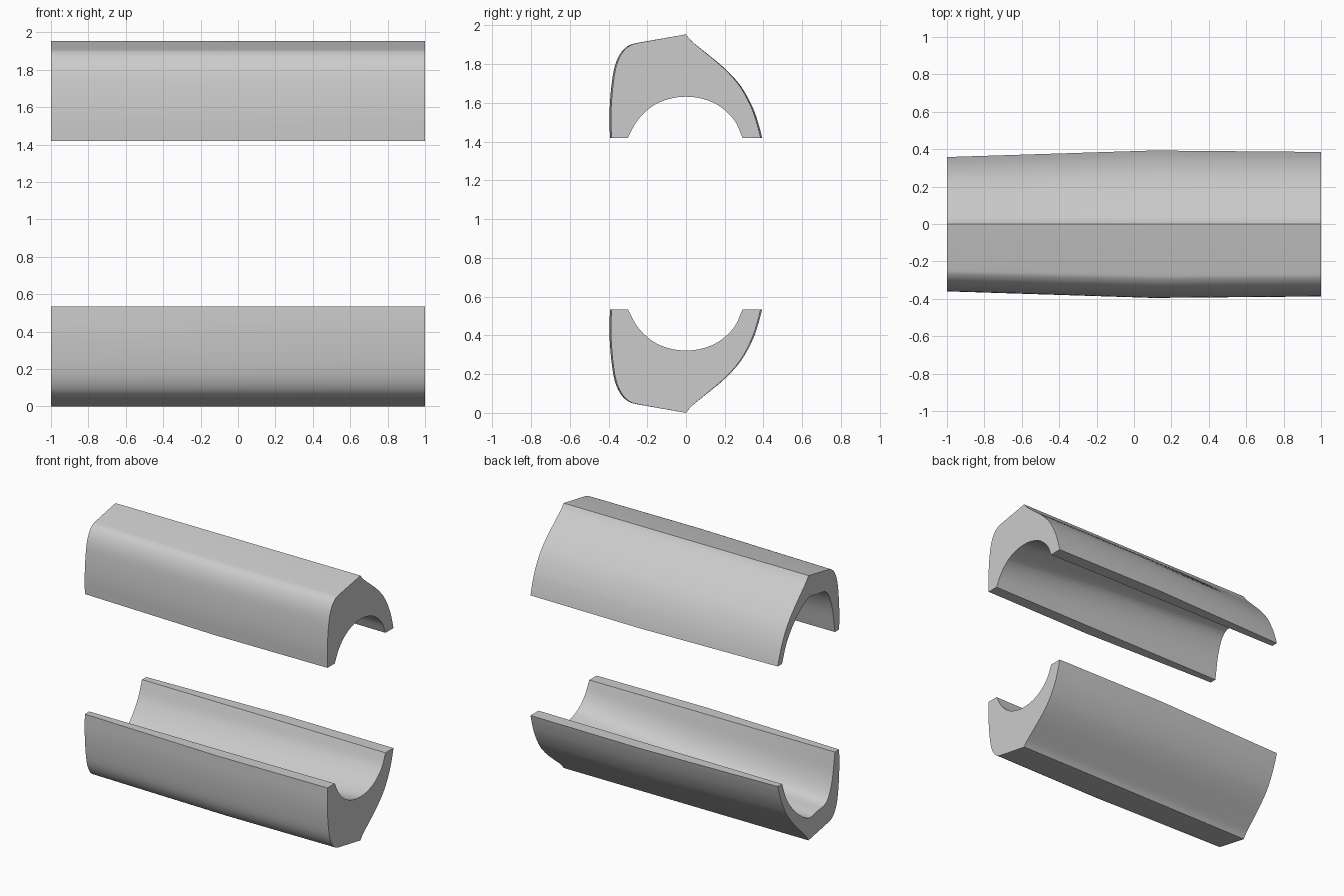
import bpy, bmesh
from mathutils import Vector

if "Cube" in bpy.data.objects:
    bpy.data.objects.remove(bpy.data.objects["Cube"])

MID = 0.977  # height of the mirror plane between both shells

# Cross-section (y, z) of the outer skin: front wall, top slope, back wall
FRONT = [(-.387, 1.42), (-.389, 1.55), (-.38, 1.68), (-.362, 1.79), (-.33, 1.86), (-.29, 1.897), (-.252, 1.909)]
RIDGE = (0, 1.954)
BACK = [RIDGE, (.03, 1.918), (.1, 1.86), (.2, 1.775), (.28, 1.685), (.34, 1.575), (.372, 1.48), (.387, 1.42)]
BACK_FLAT = [RIDGE, (.03, 1.915), (.1, 1.85), (.2, 1.755), (.28, 1.66), (.335, 1.56), (.37, 1.475), (.387, 1.42)]

# Bore at the thick round end and at the thin-walled end
BORE_ROUND = [(.292, 1.42), (.25, 1.51), (.175, 1.582), (.09, 1.62), (0, 1.632),
              (-.09, 1.62), (-.175, 1.582), (-.25, 1.51), (-.3, 1.42)]
BORE_THIN = [(.308, 1.42), (.262, 1.54), (.19, 1.645), (.1, 1.73), (0, 1.79),
             (-.1, 1.778), (-.212, 1.75), (-.275, 1.62), (-.308, 1.42)]


def smooth(points, steps=4):
    """Catmull-Rom curve through the points."""
    p = [Vector(q) for q in points]
    p = [2 * p[0] - p[1]] + p + [2 * p[-1] - p[-2]]
    out = []
    for a, b, c, d in zip(p, p[1:], p[2:], p[3:]):
        for i in range(steps):
            t = i / steps
            out.append(.5 * (2 * b + (c - a) * t + (2 * a - 5 * b + 4 * c - d) * t * t
                             + (3 * b - a - 3 * c + d) * t ** 3))
    return out + [p[-2]]


def section(width, mix, back):
    """Closed outline: outer skin scaled in y, bore blended between its two shapes."""
    outer = smooth(FRONT) + smooth(back)
    outer = [Vector((v.x * width, v.y)) for v in outer]
    bore = [a.lerp(b, mix) for a, b in zip(smooth(BORE_THIN), smooth(BORE_ROUND))]
    return outer + bore


def shell(name, sign):
    bm = bmesh.new()
    rings = []
    for x, width, mix, back in ((-1, .925, 0, BACK_FLAT), (.1, 1.015, .4, BACK), (1, .995, 1, BACK)):
        rings.append([bm.verts.new((x, v.x, MID + sign * (v.y - MID)))
                      for v in section(width, mix, back)])
    n = len(rings[0])
    for r, s in zip(rings, rings[1:]):
        for i in range(n):
            j = (i + 1) % n
            bm.faces.new((r[i], r[j], s[j], s[i]))
    # End caps
    for ring in (rings[0], rings[-1]):
        bm.faces.new(ring)
    bmesh.ops.recalc_face_normals(bm, faces=bm.faces)
    mesh = bpy.data.meshes.new(name)
    bm.to_mesh(mesh)
    bm.free()
    obj = bpy.data.objects.new(name, mesh)
    bpy.context.collection.objects.link(obj)
    bpy.ops.object.select_all(action='DESELECT')
    obj.select_set(True)
    bpy.context.view_layer.objects.active = obj
    bpy.ops.object.shade_smooth_by_angle(angle=.4)


# Upper and lower shells mirror each other
shell("upper_shell", 1)
shell("lower_shell", -1)
